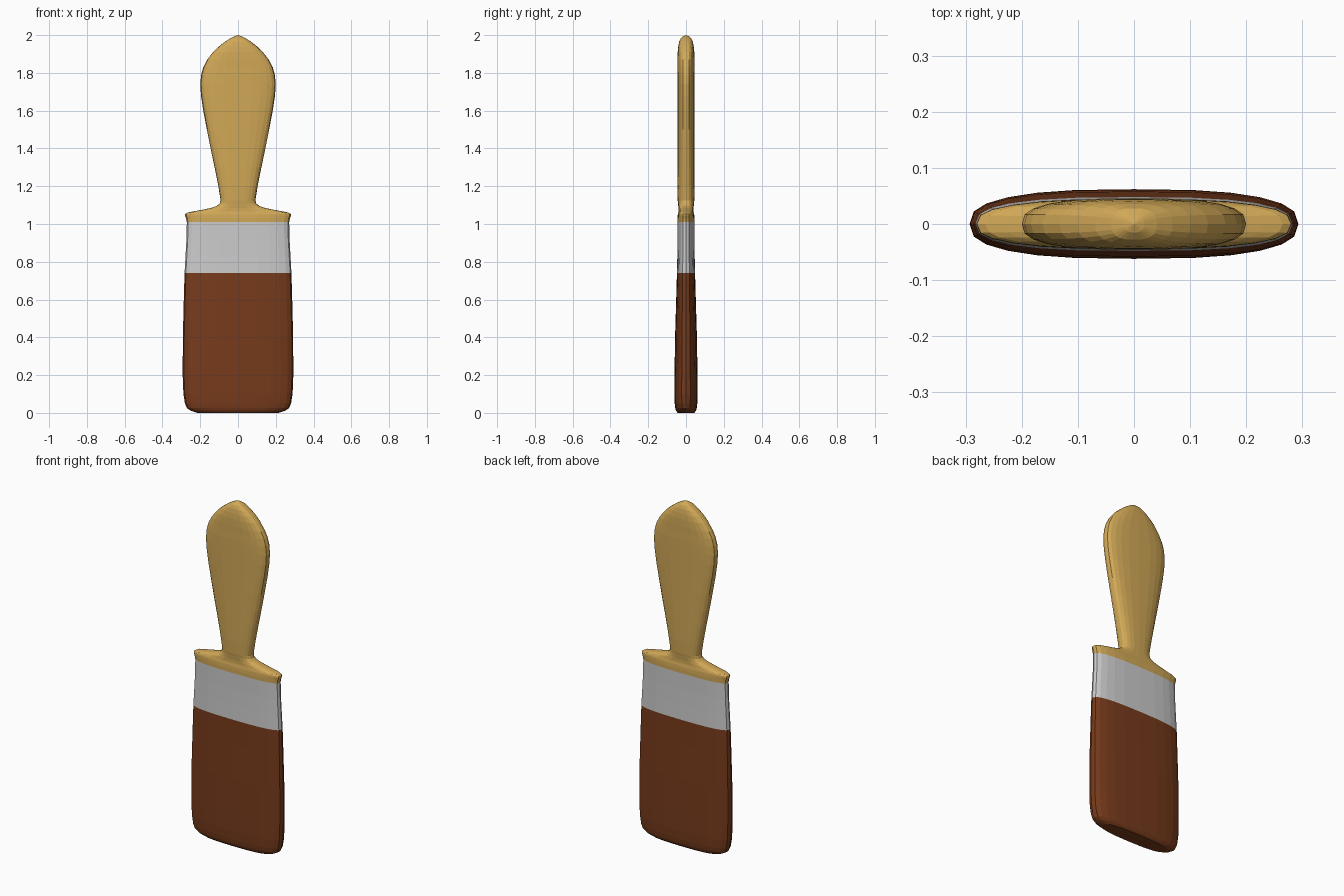
import bpy, bmesh, math

SEGMENTS = 24
POWER = 2.7  # roundness of the flattened oval cross-section


def material(name, rgb):
    mat = bpy.data.materials.new(name)
    mat.diffuse_color = (*rgb, 1)
    return mat


def oval(bm, z, half_w, half_d):
    ring = []
    for i in range(SEGMENTS):
        a = 2 * math.pi * i / SEGMENTS
        c, s = math.cos(a), math.sin(a)
        x = half_w * math.copysign(abs(c) ** (2 / POWER), c)
        y = half_d * math.copysign(abs(s) ** (2 / POWER), s)
        ring.append(bm.verts.new((x, y, z)))
    return ring


def loft(name, profile, mat=None, cap_bottom=False, tip=None):
    """Skin flat-faced oval sections given as (z, half width, half depth)."""
    bm = bmesh.new()
    rings = [oval(bm, *p) for p in profile]
    for lo, hi in zip(rings, rings[1:]):
        for i in range(SEGMENTS):
            j = (i + 1) % SEGMENTS
            bm.faces.new((lo[i], lo[j], hi[j], hi[i]))
    if cap_bottom:
        bm.faces.new(rings[0][::-1])
    if tip is not None:
        top = bm.verts.new((0, 0, tip))
        for i in range(SEGMENTS):
            bm.faces.new((rings[-1][i], rings[-1][(i + 1) % SEGMENTS], top))
    mesh = bpy.data.meshes.new(name)
    bm.to_mesh(mesh)
    bm.free()
    obj = bpy.data.objects.new(name, mesh)
    bpy.context.collection.objects.link(obj)
    if mat:
        mesh.materials.append(mat)
    return obj


# Bristle block, slightly wider toward its rounded lower end
loft("bristles", [
    (0.0, 0.215, 0.044), (0.012, 0.25, 0.053), (0.025, 0.27, 0.057),
    (0.05, 0.281, 0.060), (0.10, 0.289, 0.062), (0.2, 0.293, 0.061),
    (0.4, 0.292, 0.058), (0.6, 0.287, 0.052), (0.74, 0.283, 0.048)],
    material("bristle_brown", (0.181, 0.043, 0.011)), cap_bottom=True)

# Plain metal band
loft("ferrule", [
    (0.74, 0.283, 0.048), (0.83, 0.278, 0.046),
    (0.92, 0.273, 0.045), (1.01, 0.271, 0.045)])

# Wooden handle: flared shoulder, narrow neck, broad pointed grip
loft("handle", [
    (1.01, 0.271, 0.045), (1.03, 0.275, 0.045), (1.045, 0.281, 0.044),
    (1.053, 0.280, 0.043), (1.061, 0.265, 0.041), (1.068, 0.23, 0.040),
    (1.077, 0.18, 0.040), (1.086, 0.14, 0.040), (1.096, 0.112, 0.041),
    (1.108, 0.097, 0.042), (1.125, 0.092, 0.044), (1.2, 0.104, 0.046),
    (1.3, 0.124, 0.046), (1.4, 0.145, 0.046), (1.5, 0.165, 0.046),
    (1.6, 0.184, 0.046), (1.68, 0.196, 0.046), (1.74, 0.200, 0.046),
    (1.79, 0.195, 0.046), (1.83, 0.184, 0.045), (1.87, 0.163, 0.045),
    (1.91, 0.132, 0.044), (1.94, 0.101, 0.041), (1.965, 0.069, 0.036),
    (1.983, 0.041, 0.028), (1.994, 0.018, 0.015)],
    material("handle_wood", (0.638, 0.393, 0.095)), tip=2.0)
